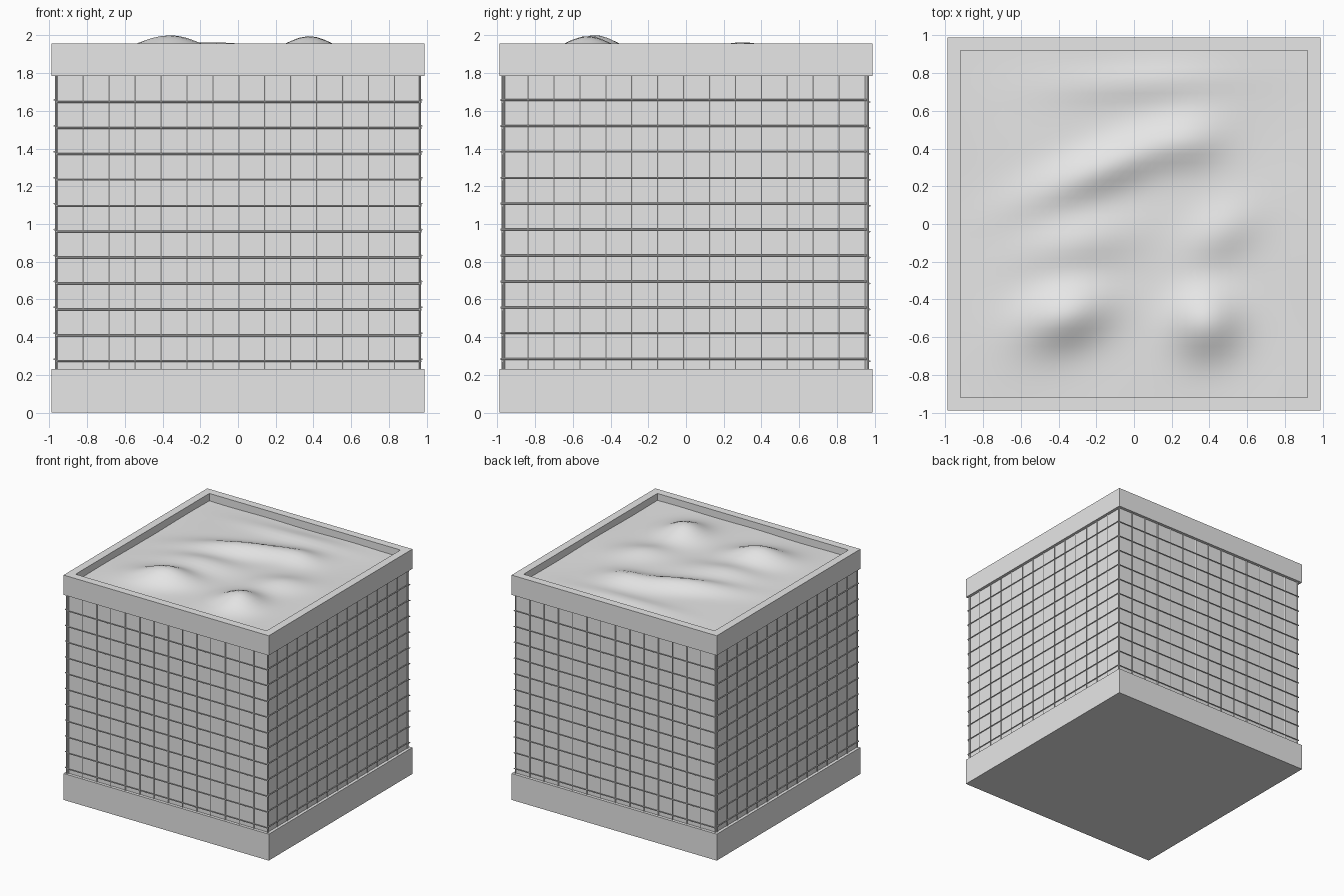
import bpy, bmesh, math
from mathutils import Matrix, Vector

if "Cube" in bpy.data.objects:
    bpy.data.objects.remove(bpy.data.objects["Cube"])

grey = bpy.data.materials.new("plain grey")
grey.diffuse_color = (0.8, 0.8, 0.8, 1)
grey.use_nodes = True
grey.node_tree.nodes["Principled BSDF"].inputs["Base Color"].default_value = grey.diffuse_color


def finish(name, bm):
    mesh = bpy.data.meshes.new(name)
    bm.normal_update()
    bm.to_mesh(mesh)
    bm.free()
    mesh.materials.append(grey)
    obj = bpy.data.objects.new(name, mesh)
    bpy.context.collection.objects.link(obj)
    return obj


def box(name, half, z0, z1):
    bm = bmesh.new()
    bmesh.ops.create_cube(bm, size=1)
    bmesh.ops.scale(bm, vec=(2 * half, 2 * half, z1 - z0), verts=bm.verts)
    bmesh.ops.translate(bm, vec=(0, 0, (z0 + z1) / 2), verts=bm.verts)
    return finish(name, bm)


def frame(name, outer, inner, z0, z1):
    """Square ring: a profile swept round four corners."""
    bm = bmesh.new()
    profile = [(outer, z0), (outer, z1), (inner, z1), (inner, z0)]
    corners = [(-1, -1), (1, -1), (1, 1), (-1, 1)]
    rings = [[bm.verts.new((sx * r, sy * r, z)) for r, z in profile] for sx, sy in corners]
    for i in range(4):
        a, b = rings[i], rings[(i + 1) % 4]
        for j in range(4):
            k = (j + 1) % 4
            bm.faces.new((a[j], b[j], b[k], a[k]))
    bmesh.ops.recalc_face_normals(bm, faces=bm.faces)
    return finish(name, bm)


def rod(bm, p, q, r=0.005):
    p, q = Vector(p), Vector(q)
    turn = (q - p).to_track_quat('Z', 'Y').to_matrix().to_4x4()
    bmesh.ops.create_cone(bm, cap_ends=True, segments=6, radius1=r, radius2=r,
                          depth=(q - p).length,
                          matrix=Matrix.Translation((p + q) / 2) @ turn)


# Base slab, wall core and top rim
box("base", 0.988, 0, 0.23)
box("walls", 0.962, 0.2, 1.8)
frame("top_rim", 0.988, 0.92, 1.785, 1.957)

# Wire mesh on each side; neighbouring sides are slightly staggered
STEP = 0.1375
for i, side in enumerate(("front", "right", "back", "left")):
    shift, z_first = ((0.004, 0.272), (-0.013, 0.283))[i % 2]
    bm = bmesh.new()
    for k in range(-7, 8):
        x = k * STEP + shift
        rod(bm, (x, -0.966, 0.21), (x, -0.966, 1.80))
    for k in range(11):
        z = z_first + k * STEP
        rod(bm, (shift - 0.97, -0.974, z), (shift + 0.97, -0.974, z))
    # front and back share the same x offset, as do left and right in y
    bm.transform(Matrix.Rotation(i * math.pi / 2, 4, 'Z'))
    if i >= 2:
        bmesh.ops.translate(bm, verts=bm.verts,
                            vec=(2 * shift, 0, 0) if i == 2 else (0, 2 * shift, 0))
    finish(side + "_wire_mesh", bm)

# Loose fill with soft mounds: x, y, width x, width y, turn, height
MOUNDS = [
    (-0.36, -0.48, 0.24, 0.16, 0.35, 0.090),
    (0.38, -0.52, 0.18, 0.18, 0.0, 0.088),
    (-0.15, 0.30, 0.45, 0.12, 0.40, 0.058),
    (0.30, 0.42, 0.18, 0.12, 0.10, 0.030),
    (-0.30, -0.10, 0.30, 0.15, 0.20, 0.045),
    (0.45, -0.05, 0.22, 0.14, 0.60, 0.035),
    (0.05, 0.75, 0.45, 0.09, 0.05, 0.020),
]


def fill_height(x, y):
    z = 1.895
    for cx, cy, wx, wy, t, h in MOUNDS:
        u = (x - cx) * math.cos(t) + (y - cy) * math.sin(t)
        v = (y - cy) * math.cos(t) - (x - cx) * math.sin(t)
        z += h * math.exp(-(u / wx) ** 2 - (v / wy) ** 2)
    return z + 0.004 * math.sin(5 * x + 2 * y) * math.cos(4 * y - 3 * x)


bm = bmesh.new()
bmesh.ops.create_grid(bm, x_segments=40, y_segments=40, size=0.925)
top = max(fill_height(v.co.x, v.co.y) for v in bm.verts)
for v in bm.verts:
    v.co.z = 1.895 + (fill_height(v.co.x, v.co.y) - 1.895) * 0.105 / (top - 1.895)
for f in bm.faces:
    f.smooth = True
finish("fill", bm)
